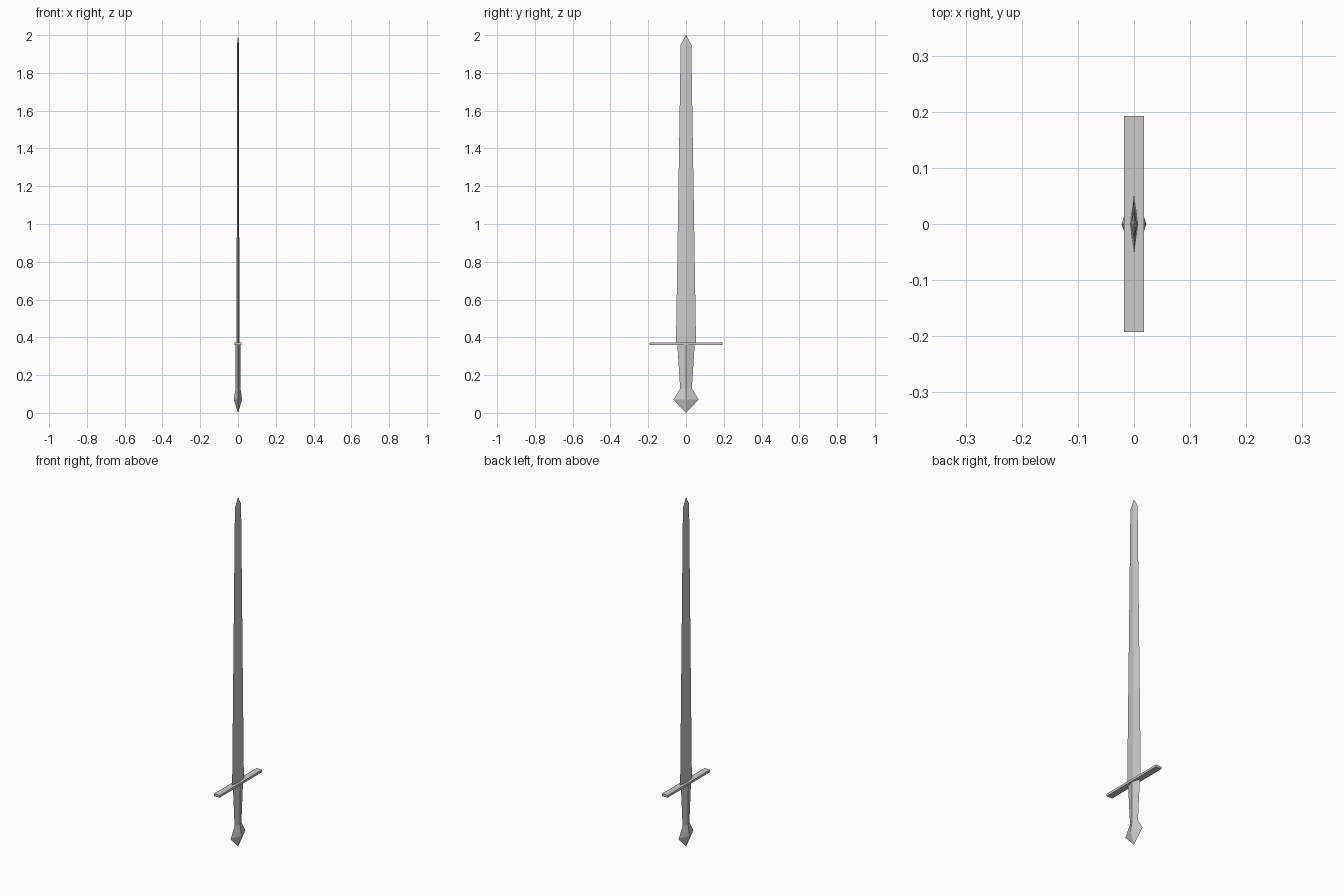
import bpy, bmesh

if "Cube" in bpy.data.objects:
    bpy.data.objects.remove(bpy.data.objects["Cube"])


def diamond_loft(name, sections):
    """Loft diamond cross-sections given as (z, half_x, half_y); zero width makes a point."""
    bm = bmesh.new()
    rings = []
    for z, hx, hy in sections:
        if hx == 0:
            rings.append([bm.verts.new((0, 0, z))])
        else:
            rings.append([bm.verts.new(p) for p in
                          ((hx, 0, z), (0, hy, z), (-hx, 0, z), (0, -hy, z))])
    for a, b in zip(rings, rings[1:]):
        for i in range(4):
            j = (i + 1) % 4
            quad = [a[i % len(a)], a[j % len(a)], b[j % len(b)], b[i % len(b)]]
            bm.faces.new(list(dict.fromkeys(quad)))
    for ring in (rings[0], rings[-1]):
        if len(ring) == 4:
            bm.faces.new(ring)
    bmesh.ops.recalc_face_normals(bm, faces=bm.faces)
    mesh = bpy.data.meshes.new(name)
    bm.to_mesh(mesh)
    bm.free()
    obj = bpy.data.objects.new(name, mesh)
    bpy.context.collection.objects.link(obj)
    return obj


# Tapering blade with a short point
diamond_loft("blade", [(0.37, 0.0075, 0.053), (1.95, 0.005, 0.028), (2.0, 0, 0)])

# Grip, narrowing towards the pommel
diamond_loft("grip", [(0.13, 0.013, 0.031), (0.362, 0.014, 0.046)])

# Faceted pommel ending in a point
diamond_loft("pommel", [(0.0, 0, 0), (0.07, 0.022, 0.067), (0.13, 0.013, 0.031)])

# Flat crossguard
bpy.ops.mesh.primitive_cube_add(size=1, location=(0, 0, 0.366))
guard = bpy.context.object
guard.name = "crossguard"
guard.scale = (0.036, 0.385, 0.013)
